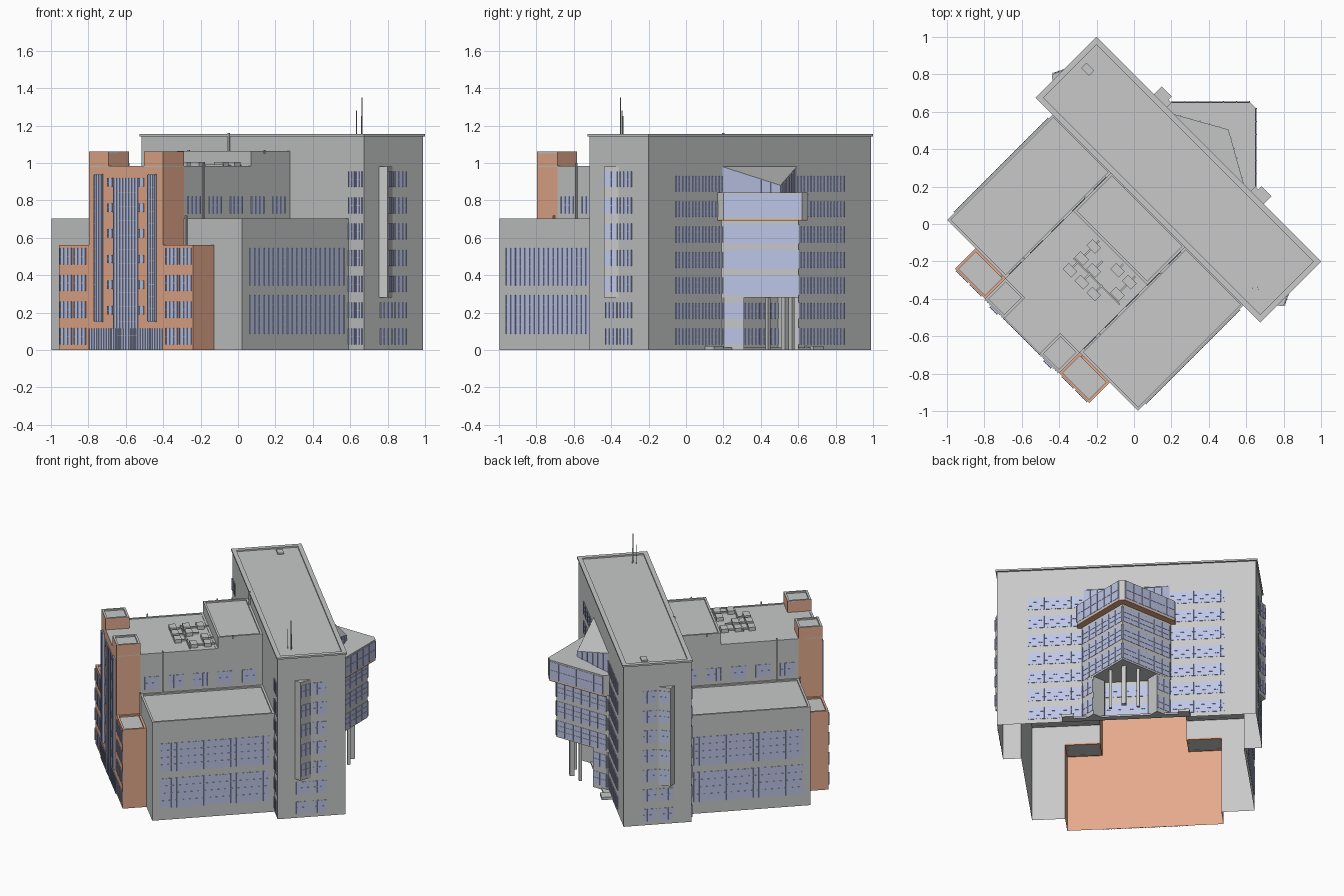
import bpy, bmesh, math
from mathutils import Vector, Matrix

if "Cube" in bpy.data.objects:
    bpy.data.objects.remove(bpy.data.objects["Cube"])

# The plan is drawn in (u, v) = along / across the main slab, then turned 45 degrees.
TURN = Matrix.Rotation(-math.pi / 4, 4, 'Z')


def material(name, rgb):
    m = bpy.data.materials.new(name)
    m.diffuse_color = (*rgb, 1)
    m.use_nodes = True
    m.node_tree.nodes["Principled BSDF"].inputs["Base Color"].default_value = m.diffuse_color
    return m


GREY = material("grey_wall", (0.57, 0.58, 0.575))
ORANGE = material("terracotta_wall", (0.78, 0.40, 0.26))
GLASS = material("pale_blue_glass", (0.52, 0.57, 0.81))
parts = {}


def part(name, mat):
    if name not in parts:
        parts[name] = (bmesh.new(), mat)
    return parts[name][0]


def prism(name, mat, pts, z0, z1, m=1):
    """Extruded closed outline; m = -1 mirrors it in u."""
    bm = part(name, mat)
    lo = [bm.verts.new((m * u, v, z0)) for u, v in pts]
    hi = [bm.verts.new((m * u, v, z1)) for u, v in pts]
    bm.faces.new(lo)
    bm.faces.new(hi)
    for i in range(len(pts)):
        j = (i + 1) % len(pts)
        bm.faces.new((lo[i], lo[j], hi[j], hi[i]))


def box(name, mat, u0, u1, v0, v1, z0, z1, m=1):
    prism(name, mat, [(u0, v0), (u1, v0), (u1, v1), (u0, v1)], z0, z1, m)


def wall(name, mat, path, z0, z1):
    """Single-skin wall along a path, on both sides."""
    bm = part(name, mat)
    for m in (1, -1):
        for a, b in zip(path, path[1:]):
            c = [(m * a[0], a[1], z0), (m * b[0], b[1], z0), (m * b[0], b[1], z1), (m * a[0], a[1], z1)]
            bm.faces.new([bm.verts.new(p) for p in (c if m == 1 else c[::-1])])


def roof(name, mat, u0, u1, v0, v1, z, m=1, rim=0.014, h=0.01):
    """Flat roof with a thin parapet rim."""
    bm = part(name + "_roof", GREY)
    bm.faces.new([bm.verts.new((m * u, v, z)) for u, v in ((u0, v0), (u1, v0), (u1, v1), (u0, v1))])
    n = name + "_parapet"
    for a in ((u0, u1, v0, v0 + rim), (u0, u1, v1 - rim, v1),
              (u0, u0 + rim, v0 + rim, v1 - rim), (u1 - rim, u1, v0 + rim, v1 - rim)):
        box(n, mat, *a, z - 0.002, z + h, m)


def plate(name, mat, p0, p1, s0, s1, z0, z1, t, m=1):
    """Thin plate just off the wall line p0-p1, between distances s0 and s1."""
    p, d = Vector(p0), (Vector(p1) - Vector(p0)).normalized()
    n = Vector((d.y, -d.x))
    a, b = p + d * s0 + n * 0.0012, p + d * s1 + n * 0.0012
    prism(name, mat, [a, b, b + n * t, a + n * t], z0, z1, m)


def window(p0, p1, s0, s1, z0, z1, cols, rows, m=1, w=0.004):
    """Glass plate with slim glazing bars of the same tint."""
    plate("window_glass", GLASS, p0, p1, s0, s1, z0, z1, 0.002, m)
    for i in range(cols + 1):
        s = s0 + (s1 - s0) * i / cols
        plate("window_bars", GLASS, p0, p1, s - w / 2, s + w / 2, z0, z1, 0.006, m)
    for j in range(1, rows):
        z = z0 + (z1 - z0) * j / rows
        plate("window_bars", GLASS, p0, p1, s0, s1, z - 0.0015, z + 0.0015, 0.004, m)


# main slab shell, open underneath
U, V0, V1 = 0.84, 0.112, 0.557
WU, WV, FU, FV = 0.722, -0.69, 0.507, -0.846
wall("main_slab_walls", GREY, [(WU, V0), (U, V0), (U, V1), (0, V1)], 0, 1.14)
wall("main_slab_walls", GREY, [(0.28, V0), (WU, V0)], 0.7, 1.14)
wall("main_slab_walls", GREY, [(0, V0), (0.28, V0)], 1.06, 1.14)
roof("main_slab", GREY, -0.849, 0.849, 0.105, 0.566, 1.144, rim=0.03, h=0.01)

# side wings
wall("wing_walls", GREY, [(FU, WV), (WU, WV), (WU, V0)], 0, 0.7)
wall("wing_walls", GREY, [(0.28, WV), (FU, WV)], 0.56, 0.7)
# raised centre
wall("centre_walls", GREY, [(0.28, WV), (0.28, V0)], 0.7, 0.98)
wall("centre_walls", GREY, [(0, -0.18), (0.28, -0.18), (0.28, V0)], 0.98, 1.06)
roof("centre", GREY, -0.28, 0.28, FV, -0.18, 0.98, h=0.004)
roof("plant_room", GREY, -0.28, 0.28, -0.18, V0, 1.055)
# terracotta front with stair towers
wall("front_walls", ORANGE, [(0, FV), (FU, FV), (FU, WV)], 0, 0.56)
wall("front_walls", ORANGE, [(0, FV), (0.28, FV), (0.28, WV)], 0.56, 0.98)
wall("front_walls", ORANGE, [(0.134, WV), (0.134, FV), (0.28, FV), (0.28, WV), (0.134, WV)], 0.98, 1.06)
for m in (1, -1):
    roof("wing", GREY, 0.28, WU, WV, V0, 0.692, m)
    roof("low_tower", ORANGE, 0.28, FU, FV, WV, 0.552, m)
    roof("high_tower", GREY, 0.134, 0.28, FV, WV, 1.052, m)

for m in (1, -1):
    # slab end windows, shoulder windows, and the faceted oriel
    end, shoulder = ((U, 0), (U, 1)), ((0, V0), (1, V0))
    for k in range(7):
        z = 0.03 + 0.14 * k
        window(*end, 0.345, 0.43, z, z + 0.085, 3, 2, m)
        if k < 2:
            window(*end, 0.235, 0.32, z, z + 0.085, 3, 2, m)
        else:
            window((U + 0.036, 0.255), (U, 0.33), 0.006, 0.076, z, z + 0.085, 2, 2, m)
        window(*shoulder, 0.73, 0.77, z, z + 0.085, 2, 2, m)
        window(*shoulder, 0.785, 0.828, z, z + 0.085, 2, 2, m)
    prism("end_oriel", GREY, [(U, 0.225), (U + 0.036, 0.255), (U, 0.33)], 0.28, 0.98, m)
    # wing side glazing
    for z0, z1 in ((0.085, 0.295), (0.345, 0.545)):
        window((WU, 0), (WU, 1), -0.635, 0.075, z0, z1, 20, 4, m)
    # upper centre windows
    for k in range(5):
        v = -0.66 + 0.16 * k
        window((0.28, 0), (0.28, 1), v, v + 0.09, 0.73, 0.82, 3, 2, m)
    # back wall ribbons
    for k in range(7):
        z = 0.03 + 0.136 * k
        window((0, V1), (-1, V1), 0.285, 0.635, z, z + 0.085, 14, 3, -m)
    # front windows
    front = ((0, FV), (1, FV))
    for k in range(4):
        z = 0.03 + 0.142 * k
        for u in (0.305, 0.41):
            window(*front, u, u + 0.085, z, z + 0.088, 3, 2, m)
    for k in range(6):
        z = 0.19 + 0.137 * k
        window(*front, 0.102, 0.134, z, z + 0.045, 1, 2, m, 0.008)
    window(*front, 0.02, 0.275, 0.0, 0.115, 14, 1, m)
    box("stair_oriel", GLASS, 0.175, 0.232, FV - 0.009, FV - 0.001, 0.15, 0.94, m)
    window((0, FV - 0.009), (1, FV - 0.009), 0.177, 0.23, 0.155, 0.935, 3, 12, m)
window((-0.09, FV), (0.09, FV), 0, 0.18, 0.0, 0.92, 8, 12)

# pointed glazed annex at the back
mid = [(-0.29, V1), (0.29, V1), (0.283, 0.57), (0, 0.85), (-0.283, 0.57)]
top = [(-0.318, V1), (0.318, V1), (0.318, 0.60), (0.02, 0.898), (-0.02, 0.898), (-0.318, 0.60)]
prism("annex_floors", GREY, mid, 0.28, 0.693)
prism("annex_top_floor", GREY, top, 0.70, 0.842)
prism("annex_soffit", ORANGE, top, 0.693, 0.70)
A, B, T = (-0.28, V1), (0.28, V1), (0, 0.714)
for m in (1, -1):
    for z0, z1 in ((0.292, 0.40), (0.432, 0.538), (0.567, 0.67)):
        window((0.283, 0.57), (0, 0.85), 0.003, 0.395, z0, z1, 6, 3, m)
    window((0.318, 0.60), (0.02, 0.898), 0.003, 0.418, 0.712, 0.832, 6, 2, m)
    # sloping rooflight mullions
    for k in range(1, 6):
        s, z = 0.32 * k / 6, 0.98 - 0.10 * (k + 0.3) / 6
        plate("window_bars", GLASS, B, T, s, s + 0.004, 0.842, z, 0.004, m)
    # lobby wedges under the annex
    prism("entrance_lobby", GREY, [(0.283, V1), (0.283, 0.57), (0.205, 0.645), (0.14, 0.58), (0.14, V1)], 0, 0.28, m)
    for z in (0.03, 0.165):
        window((0.283, 0.57), (0.205, 0.645), 0.004, 0.104, z, z + 0.09, 2, 2, m)
    # columns and entrance steps
    box("entrance_columns", GREY, 0.08, 0.10, 0.70, 0.72, 0, 0.28, m)
    box("entrance_steps", GREY, 0.34, 0.415, V1, 0.625, 0, 0.02, m)
    box("entrance_steps", GREY, 0.0, 0.34, V1, 0.60, 0, 0.012, m)
    # glazed entrance wall
    for z in (0.03, 0.166):
        window((0, V1), (-1, V1), 0.005, 0.14, z, z + 0.085, 5, 2, -m)
box("entrance_columns", GREY, -0.015, 0.015, 0.735, 0.765, 0, 0.28)
# rooflight: roof slopes from the slab down to the tip
for name, mat, pts in (
        ("rooflight_roof", GREY, [(*A, 0.98), (*T, 0.88), (*B, 0.98)]),
        ("rooflight_glass", GLASS, [(*B, 0.842), (*T, 0.842), (*T, 0.88), (*B, 0.98)]),
        ("rooflight_glass", GLASS, [(*T, 0.842), (*A, 0.842), (*A, 0.98), (*T, 0.88)])):
    bm = part(name, mat)
    bm.faces.new([bm.verts.new(p) for p in pts])

# rooftop ventilation units and ducts
for i in range(4):
    for j in range(3):
        u, v = -0.1 + i * 0.09, -0.44 + j * 0.09
        if (i + j) % 4 != 3:
            box("vent_units", GREY, u, u + 0.065, v, v + 0.045, 0.98, 1.005)
            box("vent_ducts", GREY, u + 0.027, u + 0.037, v + 0.045, v + 0.09, 0.98, 0.99)
box("vent_ducts", GREY, -0.1, 0.25, -0.362, -0.355, 0.98, 0.992)

# downpipes
for m in (1, -1):
    box("downpipes", GREY, 0.281, 0.29, -0.55, -0.541, 0.7, 1.0, m)
    box("downpipes", GREY, 0.30, 0.309, WV - 0.01, WV - 0.001, 0.56, 0.72, m)
    box("downpipes", GREY, 0.281, 0.29, -0.09, -0.081, 1.05, 1.07, m)
box("downpipes", GREY, -0.18, -0.171, 0.102, 0.111, 1.06, 1.16)

# roof hatch and aerials
box("roof_hatch", GREY, -0.79, -0.73, 0.39, 0.43, 1.144, 1.154)
for u, v, h in ((0.717, 0.222, 1.35), (0.69, 0.205, 1.28), (0.705, 0.228, 1.25)):
    box("aerials", GREY, u - 0.002, u + 0.002, v - 0.002, v + 0.002, 1.144, h)

# turn everything into objects
for name, (bm, mat) in parts.items():
    if not name.endswith(("walls", "rooflight_glass")):
        bmesh.ops.recalc_face_normals(bm, faces=bm.faces)
    bm.normal_update()
    for f in bm.faces:
        if name.endswith("_roof") and f.normal.z < 0:
            f.normal_flip()
    bm.transform(TURN)
    me = bpy.data.meshes.new(name)
    bm.to_mesh(me)
    bm.free()
    me.materials.append(mat)
    bpy.context.collection.objects.link(bpy.data.objects.new(name, me))
